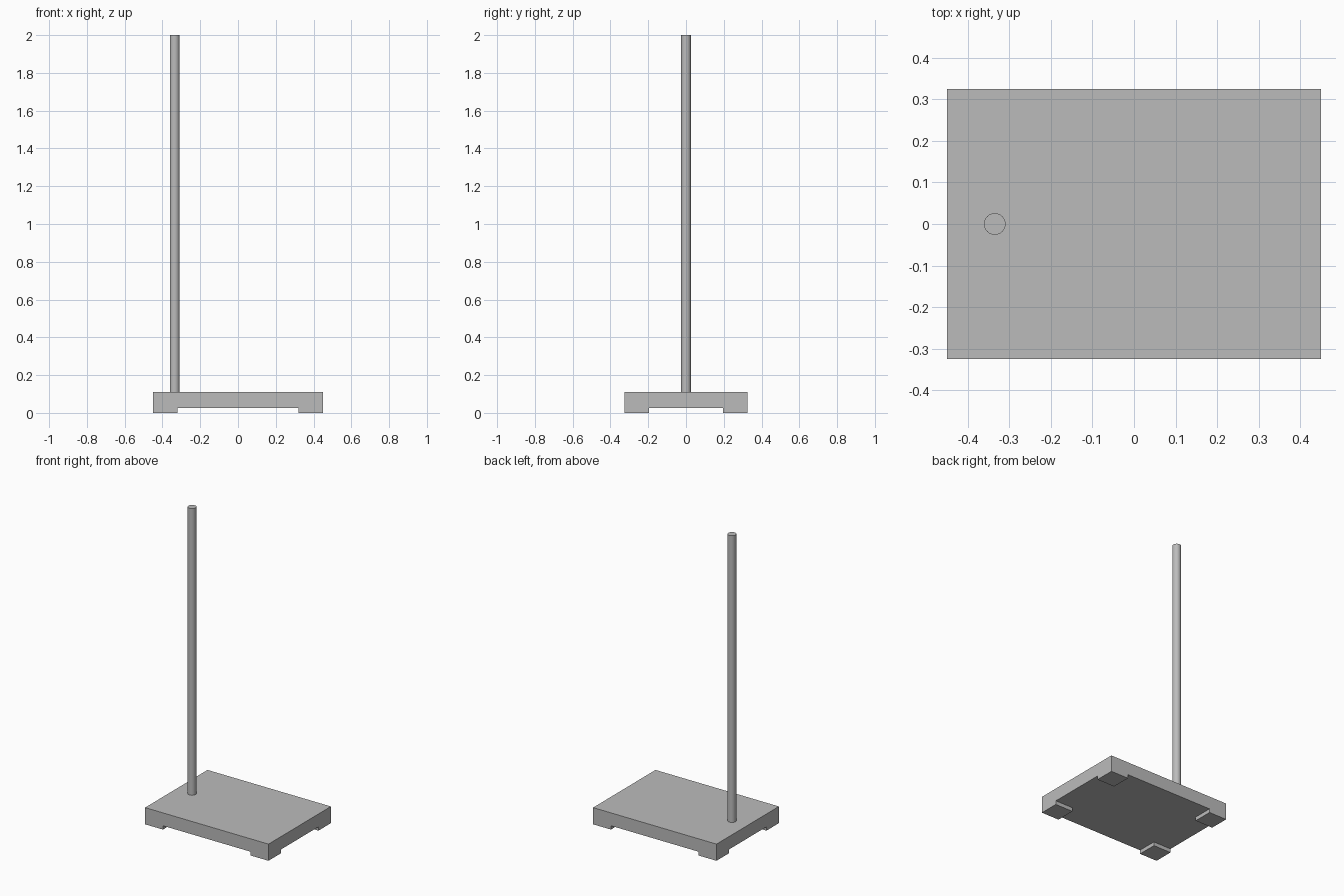
import bpy
import bmesh
from math import radians
from mathutils import Matrix

default_cube = bpy.data.objects.get("Cube")
if default_cube:
    bpy.data.objects.remove(default_cube, do_unlink=True)

# Plain grey finish shared by every part
grey = bpy.data.materials.new("light_grey")
grey.use_nodes = True
colour = (0.5, 0.5, 0.5, 1)
grey.diffuse_color = colour
grey.node_tree.nodes["Principled BSDF"].inputs["Base Color"].default_value = colour

HALF_X, HALF_Y = 0.45, 0.325
FOOT_SIZE, FOOT_HEIGHT, BASE_TOP = 0.13, 0.025, 0.11


def add_object(name, bm):
    bmesh.ops.recalc_face_normals(bm, faces=bm.faces)
    mesh = bpy.data.meshes.new(name)
    bm.to_mesh(mesh)
    bm.free()
    mesh.materials.append(grey)
    obj = bpy.data.objects.new(name, mesh)
    bpy.context.collection.objects.link(obj)
    return obj


# Base: a slab gridded at the foot edges, its bottom corners pulled down as feet
bm = bmesh.new()
size = Matrix.Diagonal((2 * HALF_X, 2 * HALF_Y, BASE_TOP - FOOT_HEIGHT, 1))
middle = Matrix.Translation((0, 0, (BASE_TOP + FOOT_HEIGHT) / 2))
bmesh.ops.create_cube(bm, size=1, matrix=middle @ size)
inner_x, inner_y = HALF_X - FOOT_SIZE, HALF_Y - FOOT_SIZE
for side in (-1, 1):
    for point, normal in (((side * inner_x, 0, 0), (1, 0, 0)),
                          ((0, side * inner_y, 0), (0, 1, 0))):
        bmesh.ops.bisect_plane(bm, geom=bm.verts[:] + bm.edges[:] + bm.faces[:],
                               plane_co=point, plane_no=normal)
bm.normal_update()
corners = []
for face in bm.faces:
    centre = face.calc_center_median()
    if face.normal.z < -0.9 and abs(centre.x) > inner_x and abs(centre.y) > inner_y:
        corners.append(face)
feet = bmesh.ops.extrude_discrete_faces(bm, faces=corners)["faces"]
for foot in feet:
    bmesh.ops.translate(bm, verts=foot.verts, vec=(0, 0, -FOOT_HEIGHT))
add_object("base_with_feet", bm)

# Upright rod standing on the base
bm = bmesh.new()
rod_length = 2 - BASE_TOP
bmesh.ops.create_cone(bm, cap_ends=True, segments=48, radius1=0.026, radius2=0.026,
                      depth=rod_length,
                      matrix=Matrix.Translation((-0.335, 0, BASE_TOP + rod_length / 2)))
rod = add_object("upright_rod", bm)
bpy.ops.object.select_all(action="DESELECT")
rod.select_set(True)
bpy.context.view_layer.objects.active = rod
bpy.ops.object.shade_smooth_by_angle(angle=radians(30))
